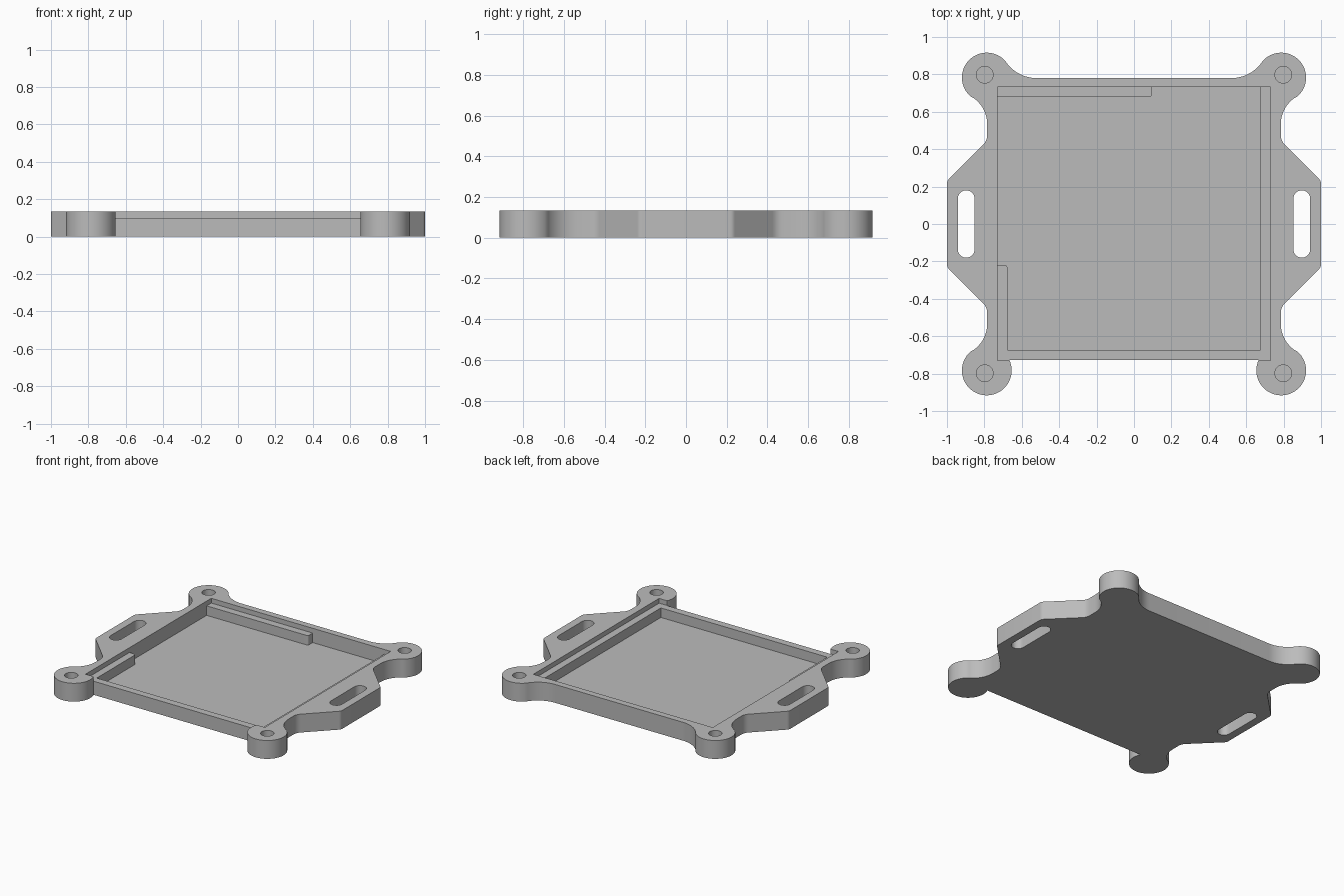
import bpy, bmesh
from math import radians, degrees, cos, sin, atan2
from mathutils import Vector

if "Cube" in bpy.data.objects:
    bpy.data.objects.remove(bpy.data.objects["Cube"])

HEIGHT, FLOOR, LEDGE, ABOVE = 0.135, 0.03, 0.10, 0.2

grey = bpy.data.materials.new("plain grey")
grey.use_nodes = True
grey.diffuse_color = (0.5, 0.5, 0.5, 1)
grey.node_tree.nodes["Principled BSDF"].inputs["Base Color"].default_value = grey.diffuse_color


def arc(centre, radius, start, end, steps):
    """Points along an arc, angles in degrees."""
    angles = [radians(start + (end - start) * i / steps) for i in range(steps + 1)]
    return [(centre[0] + radius * cos(a), centre[1] + radius * sin(a)) for a in angles]


def heading(a, b):
    return degrees(atan2(b[1] - a[1], b[0] - a[0]))


def soft_corner(before, corner, after, size, steps=4):
    """Replace a corner with a short curve."""
    c = Vector(corner)
    p = c + (Vector(before) - c).normalized() * size
    q = c + (Vector(after) - c).normalized() * size
    ts = [i / steps for i in range(steps + 1)]
    return [tuple(p * (1 - t) ** 2 + c * (2 * t * (1 - t)) + q * t * t) for t in ts]


def prism(name, outline, bottom, top):
    """Extrude a flat outline between two heights."""
    bm = bmesh.new()
    face = bm.faces.new([bm.verts.new((x, y, bottom)) for x, y in outline])
    raised = bmesh.ops.extrude_face_region(bm, geom=[face])["geom"]
    verts = [g for g in raised if isinstance(g, bmesh.types.BMVert)]
    bmesh.ops.translate(bm, verts=verts, vec=(0, 0, top - bottom))
    bmesh.ops.recalc_face_normals(bm, faces=bm.faces)
    mesh = bpy.data.meshes.new(name)
    bm.to_mesh(mesh)
    bm.free()
    mesh.materials.append(grey)
    obj = bpy.data.objects.new(name, mesh)
    bpy.context.collection.objects.link(obj)
    return obj


def cut(target, outline, bottom, top=ABOVE):
    """Remove a prism from the target."""
    cutter = prism("cutter", outline, bottom, top)
    cutter.hide_render = True
    mod = target.modifiers.new("cut", 'BOOLEAN')
    mod.operation, mod.solver, mod.object = 'DIFFERENCE', 'EXACT', cutter
    bpy.context.view_layer.objects.active = target
    bpy.ops.object.modifier_apply(modifier=mod.name)
    bpy.data.objects.remove(cutter)


# Half outline: ear blended into the back edge and the waist, then the strap lug
EAR, EAR_R = (0.787, 0.783), 0.133
BACK, BACK_R = (0.52, 0.98), 0.2
WAIST, WAIST_R = (0.957, 0.533), 0.172
to_back, to_waist = heading(EAR, BACK), heading(EAR, WAIST)
waist_curve = arc(WAIST, WAIST_R, to_waist + 180, 180, 12)
inner, outer = (0.785, 0.445), (1.0, 0.23)
lug = soft_corner(waist_curve[-1], inner, outer, 0.03)
lug += soft_corner(inner, outer, (1.0, 0), 0.015)
upper = waist_curve + lug
lower = [(x, -y) for x, y in reversed(upper)]
half = arc(BACK, BACK_R, -90, to_back - 180, 12)
half += arc(EAR, EAR_R, to_back, to_waist, 36)[1:-1]
half += upper + lower
half += arc((EAR[0], -EAR[1]), EAR_R, -to_waist, -204.4, 40)[1:]
outline = half + [(-x, y) for x, y in reversed(half)]
tray = prism("tray", outline, 0, HEIGHT)

# Shallow recess, open at the front above the lip
X, FRONT, REAR = 0.73, -0.73, 0.732
cut(tray, [(-X, FRONT), (X, FRONT), (X, REAR), (-X, REAR)], LEDGE)

# Deep recess that leaves ledges at the front, right and parts of the other sides
IN_X, IN_FRONT, IN_REAR = 0.677, -0.675, 0.678
end_left, end_back = -0.22, 0.095
deep = [(-IN_X, IN_FRONT), (IN_X, IN_FRONT), (IN_X, REAR), (end_back, REAR)]
deep += soft_corner((end_back, REAR), (end_back, IN_REAR), (-X, IN_REAR), 0.015)
deep += [(-X, IN_REAR), (-X, end_left)]
deep += soft_corner((-X, end_left), (-IN_X, end_left), (-IN_X, IN_FRONT), 0.015)
cut(tray, deep, FLOOR)

# Blind screw holes and strap slots
for side in (-1, 1):
    for end in (-1, 1):
        cut(tray, arc((side * 0.798, end * 0.798), 0.045, 0, 348.75, 31), FLOOR)
    slot_x = side * 0.897
    slot = arc((slot_x, 0.135), 0.045, 0, 180, 12)
    slot += arc((slot_x, -0.135), 0.045, 180, 360, 12)
    cut(tray, slot, -0.1)

bpy.ops.object.select_all(action='DESELECT')
tray.select_set(True)
bpy.context.view_layer.objects.active = tray
bpy.ops.object.shade_smooth_by_angle(angle=radians(30))
